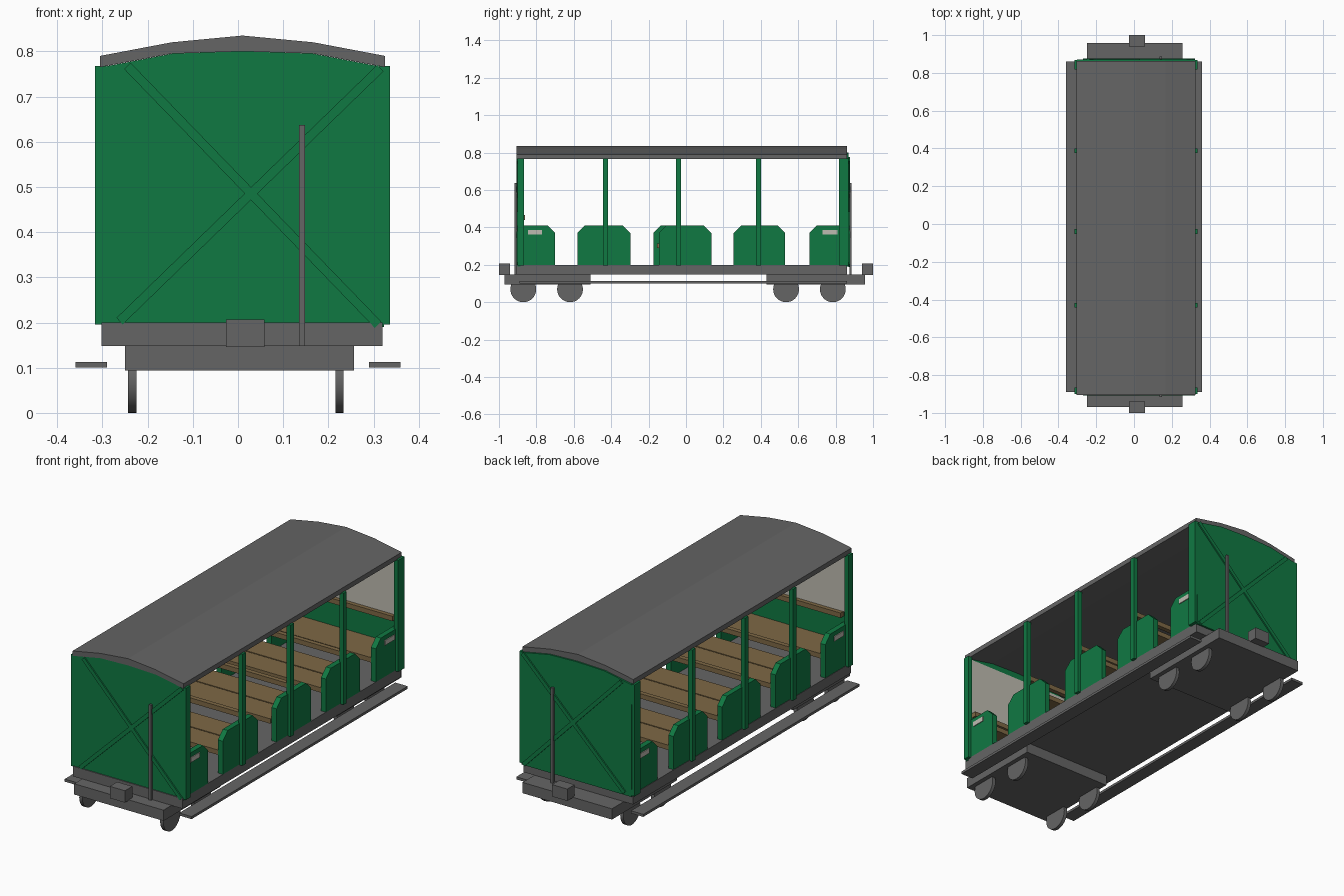
import bpy, bmesh, math
from mathutils import Matrix, Vector

if "Cube" in bpy.data.objects:
    bpy.data.objects.remove(bpy.data.objects["Cube"])


def material(name, rgb):
    m = bpy.data.materials.new(name)
    m.diffuse_color = (*rgb, 1)
    m.use_nodes = True
    m.node_tree.nodes["Principled BSDF"].inputs["Base Color"].default_value = m.diffuse_color
    return m


GREY = material("dark grey", (0.13, 0.13, 0.13))
GREEN = material("green", (0.005, 0.19, 0.055))
WOOD = material("wood brown", (0.21, 0.14, 0.06))
PALE = material("pale grey", (0.52, 0.50, 0.44))


def finish(name, bm, mat):
    bmesh.ops.recalc_face_normals(bm, faces=bm.faces)
    me = bpy.data.meshes.new(name)
    bm.to_mesh(me)
    bm.free()
    me.materials.append(mat)
    ob = bpy.data.objects.new(name, me)
    bpy.context.collection.objects.link(ob)
    return ob


def box(name, x, y, z, mat):
    """Box from (min, max) pairs."""
    bm = bmesh.new()
    bmesh.ops.create_cube(bm, size=1)
    for v in bm.verts:
        v.co = [(a + b) / 2 + c * (b - a) for (a, b), c in zip((x, y, z), v.co)]
    return finish(name, bm, mat)


def prism(name, pts, axis, lo, hi, mat):
    """Extrude a profile along x (points are y,z) or along y (points are x,z)."""
    bm = bmesh.new()
    place = (lambda p, d: (d, p[0], p[1])) if axis == "x" else (lambda p, d: (p[0], d, p[1]))
    face = bm.faces.new([bm.verts.new(place(p, lo)) for p in pts])
    ext = bmesh.ops.extrude_face_region(bm, geom=[face])
    vec = Vector(place((0, 0), hi - lo))
    bmesh.ops.translate(bm, vec=vec, verts=[g for g in ext["geom"] if isinstance(g, bmesh.types.BMVert)])
    return finish(name, bm, mat)


CX = 0.01  # centre line of the body

# Arched roof
top = [(-0.315, 0.79), (-0.157, 0.82), (0, 0.835), (0.157, 0.82), (0.315, 0.79)]
under = [(-0.315, 0.765), (-0.157, 0.795), (0, 0.80), (0.157, 0.795), (0.315, 0.765)]
prism("roof", [(CX + a, b) for a, b in top + under[::-1]], "y", -0.905, 0.862, GREY)

# Floor frame and footboards
box("floor_frame", (-0.302, 0.32), (-0.905, 0.86), (0.148, 0.20), GREY)
for s in (-1, 1):
    box("footboard", sorted((s * 0.29, s * 0.36)), (-0.89, 0.86), (0.10, 0.113), GREY)

# Bogies with their wheels
for y0, y1, axles in ((-0.97, -0.51, (-0.87, -0.62)), (0.43, 0.957, (0.535, 0.785))):
    box("bogie", (-0.25, 0.257), (y0, y1), (0.094, 0.149), GREY)
    for y in axles:
        for x in (-0.234, 0.225):
            bm = bmesh.new()
            bmesh.ops.create_cone(bm, cap_ends=True, segments=32, radius1=0.069, radius2=0.069, depth=0.018,
                                  matrix=Matrix.Translation((x, y, 0.069)) @ Matrix.Rotation(math.pi / 2, 4, "Y"))
            wheel = finish("wheel", bm, GREY)
            for p in wheel.data.polygons:
                p.use_smooth = len(p.vertices) == 4
            for e in wheel.data.edges:
                a, b = (wheel.data.vertices[i].co for i in e.vertices)
                e.use_edge_sharp = abs(a.x - b.x) < 0.001

# End walls: cross braces, inner lining, wall rail, pole and coupler
gable = [(-0.30, 0.19), (0.323, 0.19)] + [(CX + a * 0.99, b) for a, b in under[::-1]]
for s, outer, inner in ((-1, -0.90, -0.885), (1, 0.87, 0.855)):
    prism("end_wall", gable, "y", *sorted((outer, inner)), GREEN)
    for (xa, za), (xb, zb) in (((-0.262, 0.203), (0.315, 0.763)), ((-0.245, 0.768), (0.31, 0.195))):
        d = Vector((xb - xa, zb - za)).normalized() * 0.01
        pts = [(xa - d.y, za + d.x), (xb - d.y, zb + d.x), (xb + d.y, zb - d.x), (xa + d.y, za - d.x)]
        prism("cross_brace", pts, "y", *sorted((outer, outer + s * 0.007)), GREEN)
    box("wall_lining", (-0.295, 0.315), sorted((inner, inner - s * 0.004)), (0.465, 0.765), PALE)
    box("wall_rail", (-0.275, 0.295), sorted((inner, inner - s * 0.025)), (0.44, 0.465), WOOD)
    box("end_pole", (0.135, 0.148), sorted((outer + s * 0.004, outer + s * 0.016)), (0.148, 0.637), GREY)
    box("coupler", (-0.027, 0.059), sorted((s * 0.94, s * 1.0)), (0.146, 0.207), GREY)

# Side posts
for y0, y1 in ((-0.90, -0.865), (-0.443, -0.417), (-0.053, -0.027), (0.375, 0.40), (0.818, 0.868)):
    for x in ((-0.316, -0.292), (0.312, 0.336)):
        box("side_post", x, (y0, y1), (0.196, 0.768), GREEN)

# Benches: (start, end, chamfer start, chamfer end)
Z0, Z1, C = 0.20, 0.41, 0.04
benches = ((-0.887, -0.70, 0, 1), (-0.58, -0.297, 1, 1), (-0.16, 0.135, 1, 1),
           (0.255, 0.53, 1, 1), (0.66, 0.858, 1, 0))
for i, (y0, y1, c0, c1) in enumerate(benches):
    for x0, x1, shift in ((-0.30, -0.272, -0.015), (0.292, 0.32, 0.015)):
        a = y0 + (shift if i == 2 else 0)
        pts = [(a, Z0), (y1, Z0)]
        pts += [(y1, Z1 - C), (y1 - C, Z1)] if c1 else [(y1, Z1)]
        pts += [(a + C, Z1), (a, Z1 - C)] if c0 else [(a, Z1)]
        prism("bench_end", pts, "x", x0, x1, GREEN)
    # plank seats either side of a narrow gap, with a shared back rail
    if c0 and c1:
        m = (y0 + y1) / 2
        box("bench_seat", (-0.272, 0.292), (y0 + 0.005, m - 0.003), (0.29, 0.315), WOOD)
        box("bench_seat", (-0.272, 0.292), (m + 0.003, y1 - 0.005), (0.29, 0.315), WOOD)
        post = (-0.43, -0.04, 0.387)[i - 1]
        box("back_rail", (-0.292, 0.312), (post - 0.012, post + 0.012), (0.44, 0.465), WOOD)
    else:
        box("bench_seat", (-0.272, 0.292), (y0 + 0.005, y1 - 0.005), (0.29, 0.315), WOOD)

# Small plates on the end benches
for y in ((-0.845, -0.77), (0.73, 0.81)):
    for x in ((-0.304, -0.30), (0.32, 0.324)):
        box("number_plate", x, y, (0.362, 0.387), PALE)
